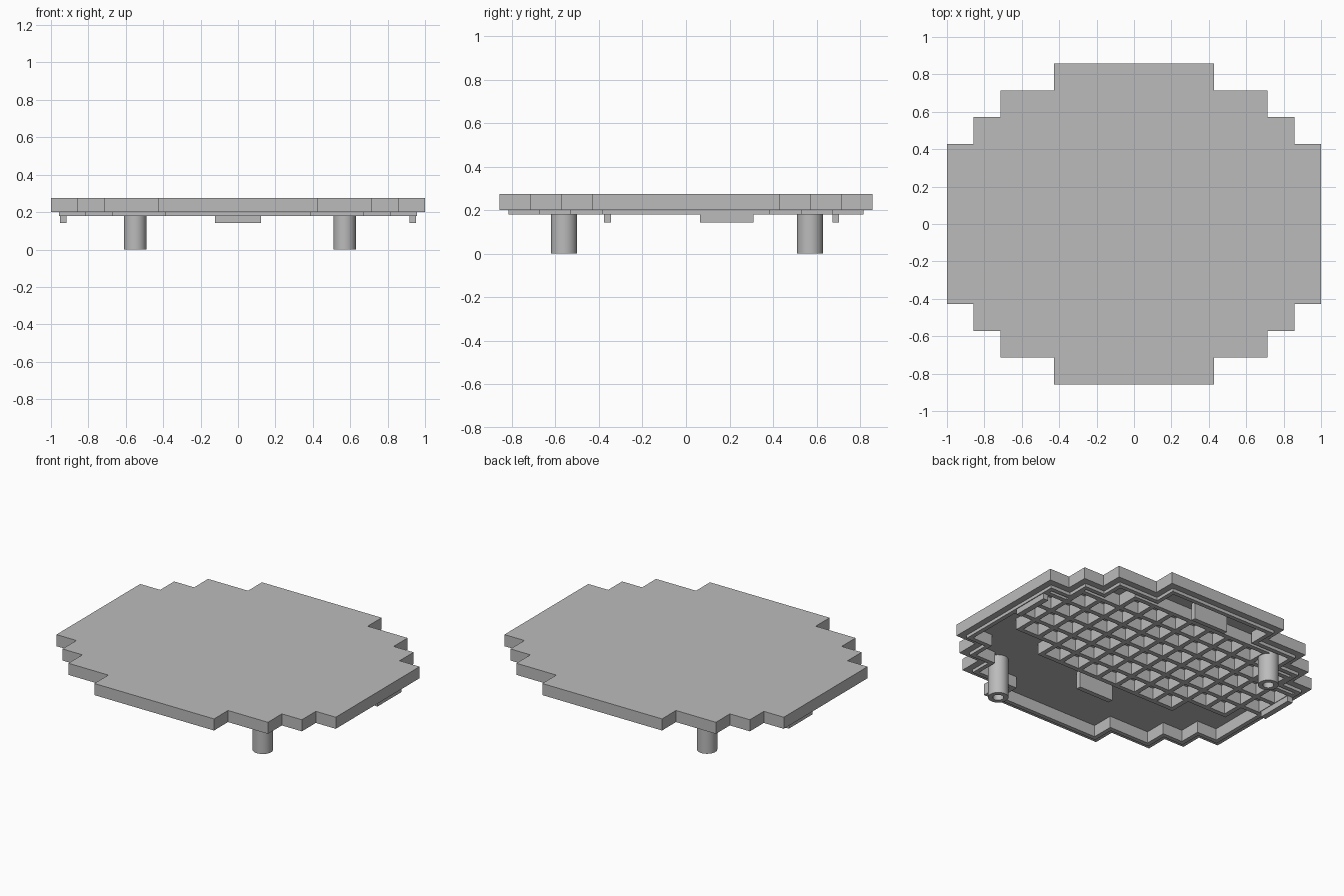
import bpy, bmesh, math

cube = bpy.data.objects.get("Cube")
if cube:
    bpy.data.objects.remove(cube, do_unlink=True)

U = 1 / 7           # cell pitch
CEIL = 0.255        # underside of the top skin
LIP = 0.18          # lower edge of the lip

grey = bpy.data.materials.new("plain_grey")
grey.use_nodes = True
grey.diffuse_color = (0.5, 0.5, 0.5, 1)
grey.node_tree.nodes["Principled BSDF"].inputs["Base Color"].default_value = (0.5, 0.5, 0.5, 1)


def finish(name, bm):
    bmesh.ops.recalc_face_normals(bm, faces=bm.faces)
    mesh = bpy.data.meshes.new(name)
    bm.to_mesh(mesh)
    bm.free()
    mesh.materials.append(grey)
    obj = bpy.data.objects.new(name, mesh)
    bpy.context.collection.objects.link(obj)
    return obj


def loft(name, loops):
    """Skin a stack of (outline, height) loops and cap both ends."""
    bm = bmesh.new()
    rings = [[bm.verts.new((x, y, z)) for x, y in pts] for pts, z in loops]
    for a, b in zip(rings, rings[1:]):
        for i in range(len(a)):
            j = (i + 1) % len(a)
            bm.faces.new((a[i], a[j], b[j], b[i]))
    bm.faces.new(rings[0])
    bm.faces.new(rings[-1])
    return finish(name, bm)


def boxes(name, spans):
    """One mesh of boxes given as (x0, x1, y0, y1, z0, z1)."""
    bm = bmesh.new()
    for x0, x1, y0, y1, z0, z1 in spans:
        for v in bmesh.ops.create_cube(bm, size=1)["verts"]:
            v.co = (x1 if v.co.x > 0 else x0, y1 if v.co.y > 0 else y0, z1 if v.co.z > 0 else z0)
    return finish(name, bm)


def stepped(inset):
    """Stepped oval outline, moved inward by the inset."""
    quarter = [(7, 3), (6, 3), (6, 4), (5, 4), (5, 5), (3, 5), (3, 6)]
    q = [(x * U - inset, y * U - inset) for x, y in quarter]
    return (q + [(-x, y) for x, y in reversed(q)]
            + [(-x, -y) for x, y in q] + [(x, -y) for x, y in reversed(q)])


def circle(cx, cy, r, n=32):
    return [(cx + r * math.cos(math.tau * i / n), cy + r * math.sin(math.tau * i / n)) for i in range(n)]


# Hollow lid with a set-in lip
loft("lid", [(stepped(0), 0.275), (stepped(0), 0.2), (stepped(0.042), 0.2),
             (stepped(0.042), LIP), (stepped(0.07), LIP), (stepped(0.07), CEIL)])

# Waffle grid of ribs under the lid
rows = [3.5, 5.5, 6.5, 6.5, 5.5, 3.5]
mid, t = 0.18, 0.015
ribs = []
for j in range(len(rows) + 1):
    half = max(rows[max(j - 1, 0):j + 1]) * U + t
    y = mid + (j - 3) * U
    ribs.append((-half, half, y - t, y + t, LIP, CEIL + 0.005))
for k in range(14):
    x = k - 6.5
    count = sum(r >= abs(x) for r in rows) / 2
    ribs.append((x * U - t, x * U + t, mid - count * U - t, mid + count * U + t, LIP, CEIL + 0.005))
boxes("rib_grid", ribs)

# Locating tabs around the grid
tab_z = (0.143, CEIL + 0.005)
boxes("front_tab", [(-0.123, 0.123, -0.377, -0.345, *tab_z)])
boxes("back_tab", [(-0.123, 0.123, 0.672, 0.702, *tab_z)])
boxes("left_tab", [(0.917, 0.953, 0.065, 0.31, *tab_z)])
boxes("right_tab", [(-0.953, -0.917, 0.065, 0.31, *tab_z)])

# Hollow round posts at opposite corners
for name, x, y in (("front_post", 0.57, -0.56), ("back_post", -0.55, 0.57)):
    post = loft(name, [(circle(x, y, 0.06), CEIL + 0.005), (circle(x, y, 0.06), 0),
                       (circle(x, y, 0.032), 0), (circle(x, y, 0.032), LIP)])
    bpy.ops.object.select_all(action="DESELECT")
    post.select_set(True)
    bpy.context.view_layer.objects.active = post
    bpy.ops.object.shade_smooth_by_angle(angle=math.radians(30))
